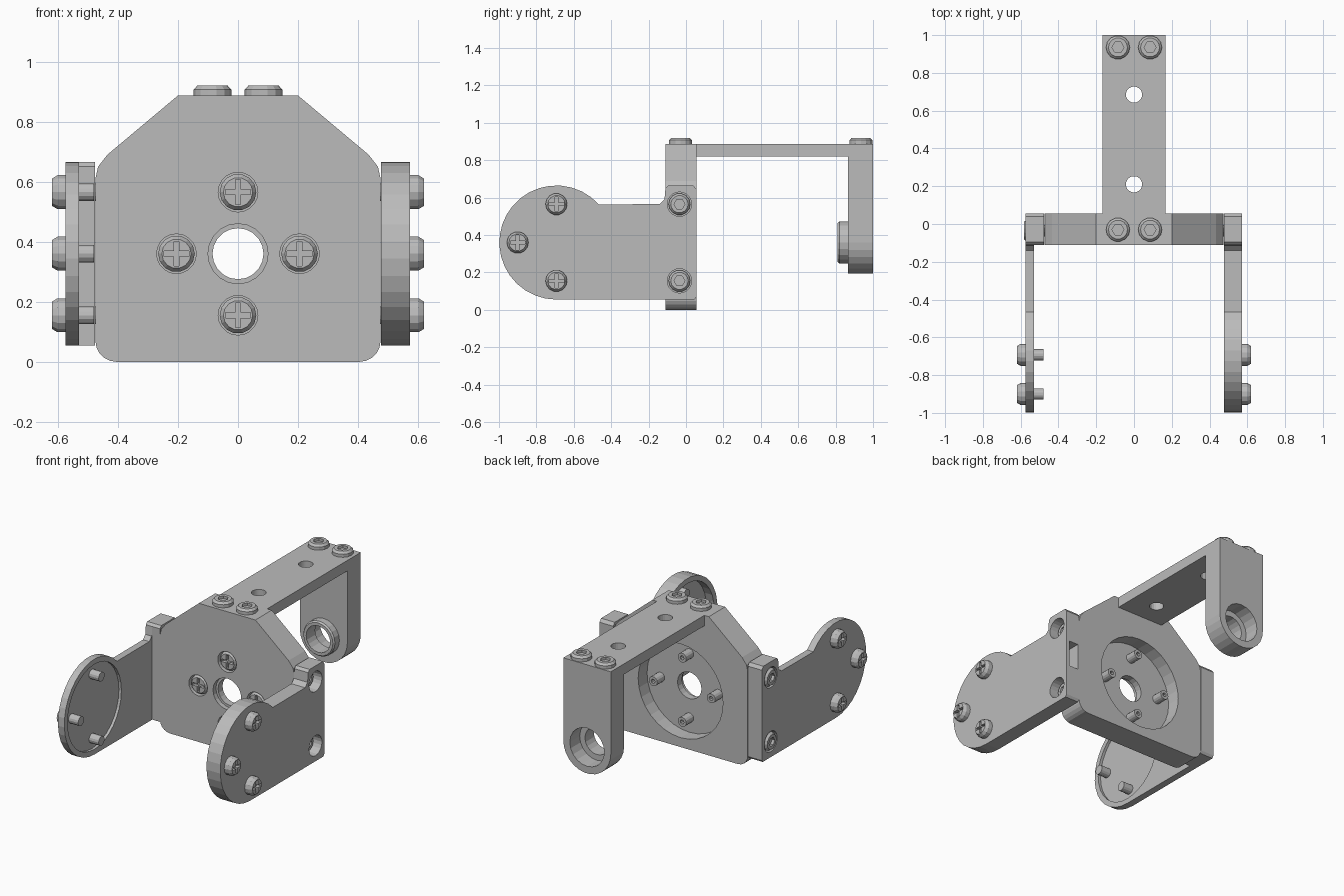
import bpy
import bmesh
from math import cos, sin, radians

cube = bpy.data.objects.get("Cube")
if cube:
    bpy.data.objects.remove(cube, do_unlink=True)

grey = bpy.data.materials.new("plain_grey")
grey.use_nodes = True
grey.diffuse_color = (0.5, 0.5, 0.5, 1)
grey.node_tree.nodes["Principled BSDF"].inputs["Base Color"].default_value = (0.5, 0.5, 0.5, 1)

MID = 0.36          # height of the main axis
BOLT = 0.205        # screw circle radius


def arc(u, v, r, start=0, end=360, n=20):
    """Points on an arc; a full circle does not repeat its first point."""
    steps = n if end - start == 360 else n - 1
    return [(u + r * cos(radians(start + (end - start) * i / steps)),
             v + r * sin(radians(start + (end - start) * i / steps))) for i in range(n)]


def rect(u0, u1, v0, v1):
    return [(u0, v0), (u1, v0), (u1, v1), (u0, v1)]


def loft(name, axis, rings):
    """Skin outlines of equal point count placed along an axis, with capped ends."""
    place = {"x": lambda u, v, t: (t, u, v),
             "y": lambda u, v, t: (u, t, v),
             "z": lambda u, v, t: (u, v, t)}[axis]
    bm = bmesh.new()
    loops = [[bm.verts.new(place(u, v, t)) for u, v in pts] for t, pts in rings]
    for a, b in zip(loops, loops[1:]):
        for i in range(len(a)):
            j = (i + 1) % len(a)
            bm.faces.new((a[i], a[j], b[j], b[i]))
    bm.faces.new(loops[0])
    bm.faces.new(loops[-1])
    bmesh.ops.recalc_face_normals(bm, faces=bm.faces)
    mesh = bpy.data.meshes.new(name)
    bm.to_mesh(mesh)
    bm.free()
    mesh.materials.append(grey)
    obj = bpy.data.objects.new(name, mesh)
    bpy.context.collection.objects.link(obj)
    return obj


def prism(name, axis, pts, lo, hi):
    return loft(name, axis, [(lo, pts), (hi, pts)])


def combine(obj, tool, operation="DIFFERENCE"):
    """Apply one boolean and discard its tool object."""
    tool.hide_render = True
    mod = obj.modifiers.new("shape", "BOOLEAN")
    mod.operation, mod.solver, mod.object = operation, "EXACT", tool
    bpy.context.view_layer.objects.active = obj
    bpy.ops.object.modifier_apply(modifier=mod.name)
    bpy.data.objects.remove(tool, do_unlink=True)


def cut(obj, axis, pts, lo, hi):
    combine(obj, prism("cutter", axis, pts, min(lo, hi), max(lo, hi)))


def screw(name, axis, u, v, seat, top, tip, r, shaft=0.03, drive="cross", hollow=False):
    """Screw whose head runs from seat to top and whose shaft ends at tip."""
    h = top - seat
    ring = lambda t, radius: (t, arc(u, v, radius, n=14))
    obj = loft(name, axis, [ring(tip, shaft), ring(seat, shaft), ring(seat, r),
                            ring(seat + h * 0.6, r), ring(top, r * 0.8)])
    floor, over = top - h * 0.5, top + h
    if drive == "cross":
        a, b = r * 0.68, r * 0.14
        cut(obj, axis, rect(u - a, u + a, v - b, v + b), floor, over)
        cut(obj, axis, rect(u - b, u + b, v - a, v + a), floor, over)
    else:
        cut(obj, axis, arc(u, v, r * 0.5, n=6), floor, over)
    if hollow:
        cut(obj, axis, arc(u, v, shaft * 0.45, n=8), tip + h, tip - h * 0.6)
    return obj


# Main plate: rounded lower corners, shoulders sloping up to a narrow top
half = arc(0.405, 0.07, 0.07, -90, 0, 6) + [(0.475, 0.61), (0.466, 0.65), (0.435, 0.69), (0.2, 0.887)]
plate = prism("main_plate", "y", half + [(-x, z) for x, z in reversed(half)], -0.11, 0.055)
cut(plate, "y", arc(0, MID, 0.3, n=32), -0.035, 0.2)
cut(plate, "y", arc(0, MID, 0.1), -0.2, -0.08)
cut(plate, "y", arc(0, MID, 0.085), -0.2, 0.2)
for i, (dx, dz) in enumerate([(BOLT, 0), (0, BOLT), (-BOLT, 0), (0, -BOLT)]):
    cut(plate, "y", arc(dx, MID + dz, 0.066), -0.2, -0.065)
    screw(f"plate_screw_{i + 1}", "y", dx, MID + dz, -0.066, -0.108, 0.04, 0.061, hollow=True)

# Top arm with two through holes
arm = prism("top_arm", "z", rect(-0.168, 0.168, 0.055, 0.865), 0.82, 0.887)
for y in (0.21, 0.685):
    cut(arm, "z", arc(0, y, 0.043), 0.7, 1)

# Rear leg with rounded end, bearing boss and stepped hole
leg = prism("rear_leg", "y", [(0.168, 0.887), (-0.168, 0.887)] + arc(0, MID, 0.168, 180, 360, 14), 0.865, 1)
boss = loft("boss", "y", [(0.81, arc(0, MID, 0.104)), (0.82, arc(0, MID, 0.112)), (0.88, arc(0, MID, 0.112))])
combine(leg, boss, "UNION")
cut(leg, "y", arc(0, MID, 0.085), 0.7, 1.1)
cut(leg, "y", arc(0, MID, 0.122), 0.9, 1.1)

# Socket screws on top
for y, end in ((-0.03, "front"), (0.935, "rear")):
    for side in (-1, 1):
        screw(f"top_screw_{end}_{'left' if side > 0 else 'right'}", "z",
              side * 0.085, y, 0.887, 0.92, 0.85, 0.063, drive="hex")

# Side plates: round front disc, straight web, raised rear tab
outline = ([(0.045, 0.055), (0.055, 0.07), (0.055, 0.645), (0.04, 0.665), (-0.095, 0.665),
            (-0.11, 0.65), (-0.115, 0.59), (-0.14, 0.565)]
           + arc(-0.693, MID, 0.305, 42, 270, 22))
tab = [(0.045, 0.055), (0.055, 0.07), (0.055, 0.645), (0.04, 0.665),
       (-0.095, 0.665), (-0.11, 0.65), (-0.11, 0.055)]

left = prism("left_side_plate", "x", outline, 0.476, 0.573)
cut(left, "x", arc(-0.693, MID, 0.272, n=32), 0.4, 0.53)
cut(left, "y", rect(0.485, 0.55, 0.275, 0.445), -0.03, 0.2)

right = prism("right_side_plate", "x", outline, -0.575, -0.53)
combine(right, prism("tab", "x", tab, -0.56, -0.476), "UNION")
cut(right, "x", arc(-0.693, MID, 0.272, n=32), -0.548, -0.4)

# Screws through both side plates
for side, panel, name in ((1, left, "left"), (-1, right, "right")):
    for dz, level in ((BOLT, "upper"), (-BOLT, "lower")):
        seat, top = (0.49, 0.525) if side > 0 else (-0.545, -0.583)
        cut(panel, "x", arc(-0.035, MID + dz, 0.065), seat, side * 0.7)
        screw(f"{name}_tab_screw_{level}", "x", -0.035, MID + dz, seat, top,
              side * 0.46, 0.058, drive="hex")
    for i, (y, dz) in enumerate([(-0.693, BOLT), (-0.693, -BOLT), (-0.9, 0)]):
        screw(f"{name}_disc_screw_{i + 1}", "x", y, MID + dz, side * 0.573,
              side * 0.62, side * 0.48, 0.058)
